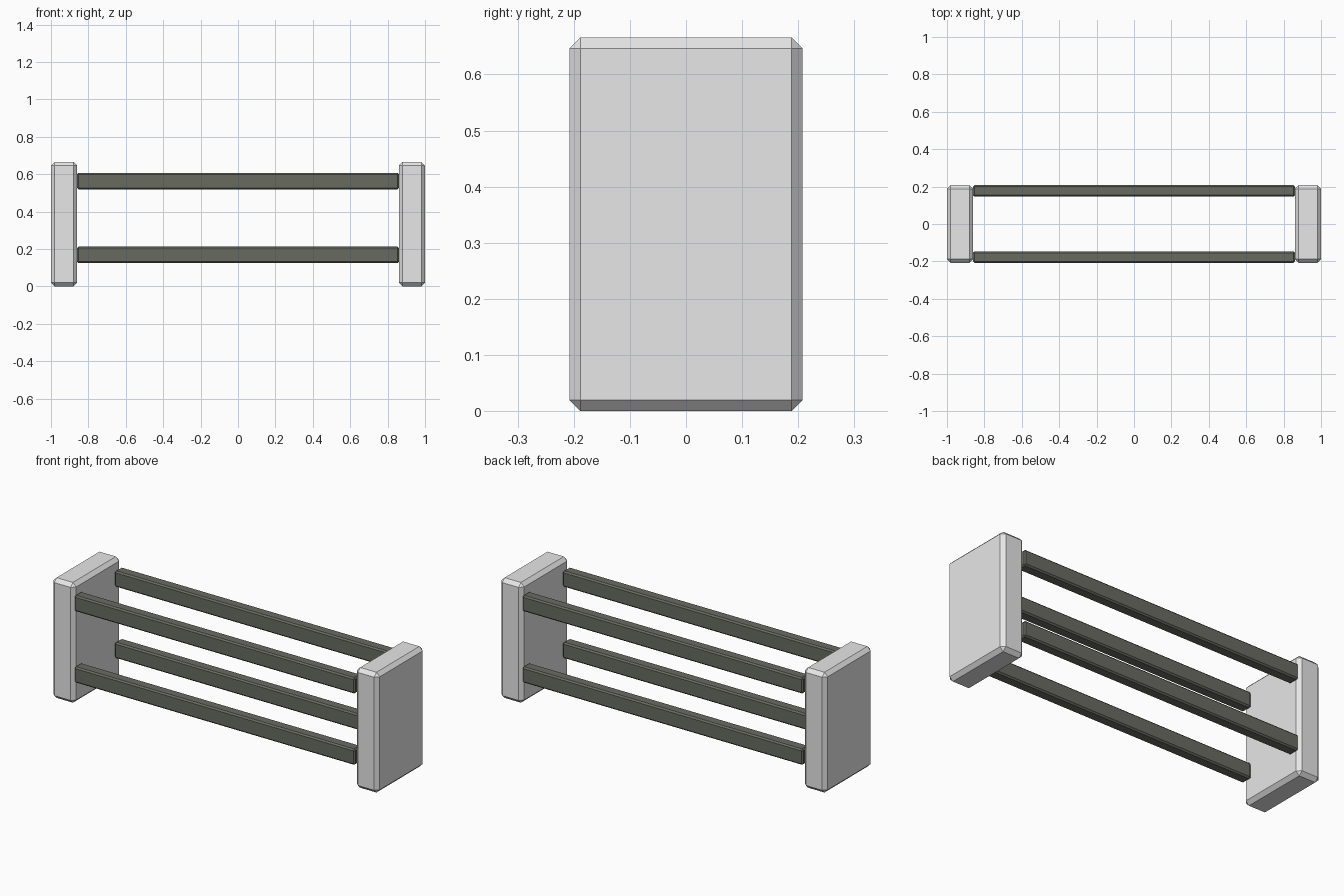
import bpy

if "Cube" in bpy.data.objects:
    bpy.data.objects.remove(bpy.data.objects["Cube"])


def material(name, rgb):
    m = bpy.data.materials.new(name)
    m.diffuse_color = (*rgb, 1.0)
    m.use_nodes = True
    m.node_tree.nodes["Principled BSDF"].inputs["Base Color"].default_value = m.diffuse_color
    return m


light_grey = material("light grey", (0.8, 0.8, 0.8))
dark_grey = material("dark olive grey", (0.14, 0.147, 0.12))


def chamfered_box(name, centre, size, chamfer, mat):
    bpy.ops.mesh.primitive_cube_add(size=1, location=centre)
    ob = bpy.context.object
    ob.name = name
    ob.scale = size
    bpy.ops.object.transform_apply(location=False, rotation=False, scale=True)
    ob.data.materials.append(mat)
    bevel = ob.modifiers.new("chamfer", 'BEVEL')
    bevel.width = chamfer
    bevel.segments = 1
    return ob


# End panels
for side, sx in (("left", -1), ("right", 1)):
    chamfered_box(f"{side}_end_panel", (sx * 0.93, 0, 0.333),
                  (0.14, 0.416, 0.666), 0.02, light_grey)

# Four long rails between the panels
for depth, y in (("front", -0.177), ("back", 0.177)):
    for level, z in (("lower", 0.168), ("upper", 0.563)):
        chamfered_box(f"{level}_{depth}_rail", (0, y, z),
                      (1.72, 0.062, 0.088), 0.008, dark_grey)
